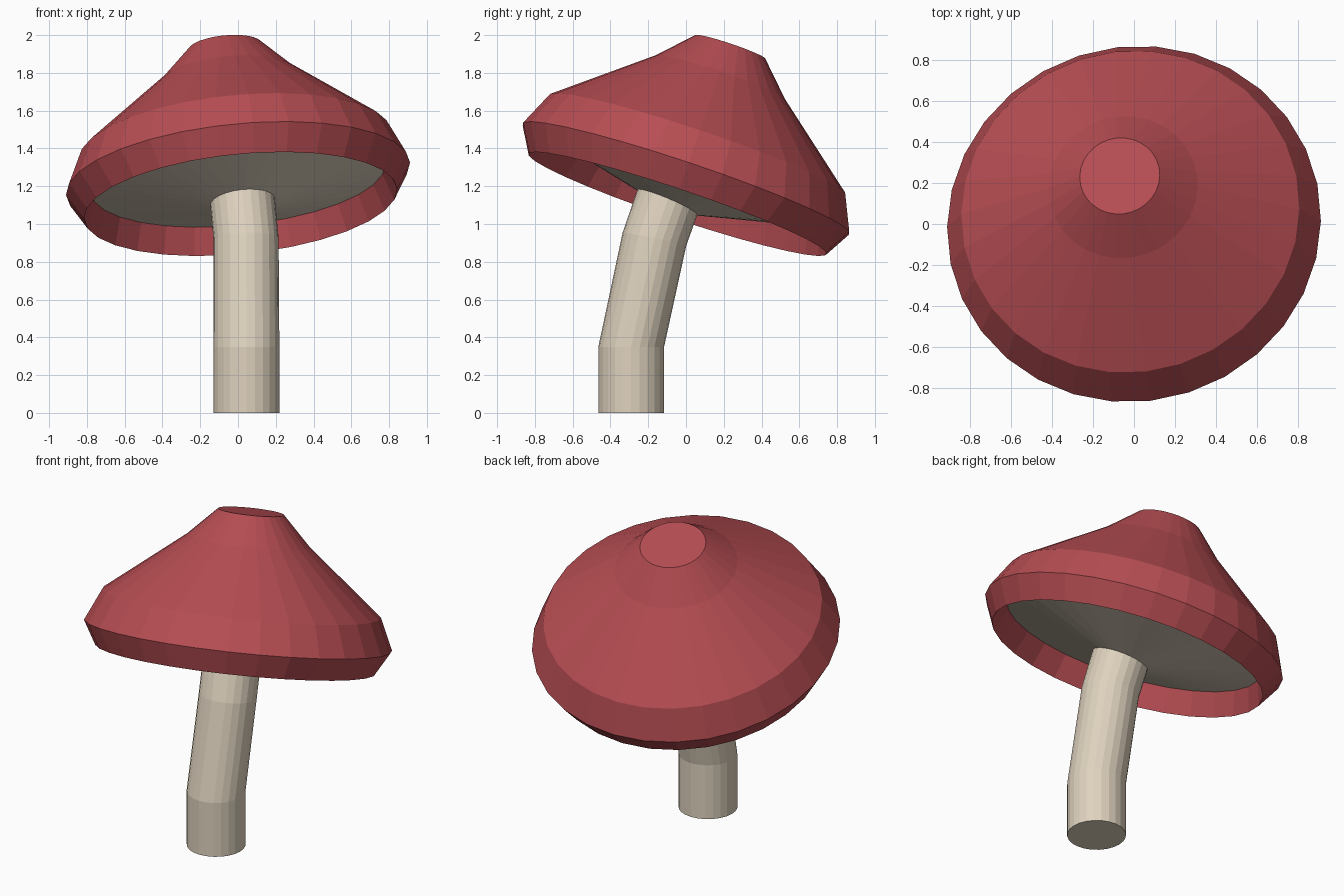
import bpy, bmesh, math
from mathutils import Vector

if "Cube" in bpy.data.objects:
    bpy.data.objects.remove(bpy.data.objects["Cube"])

Z = Vector((0, 0, 1))
AXIS = Vector((-0.094, 0.317, 0.943)).normalized()   # tilt of the cap
CENTRE = Vector((0, 0, 1.24))                        # middle of the widest ring


def material(name, rgb):
    m = bpy.data.materials.new(name)
    m.diffuse_color = (*rgb, 1)
    m.use_nodes = True
    m.node_tree.nodes["Principled BSDF"].inputs["Base Color"].default_value = m.diffuse_color
    return m


def loft(name, rings, sides, mat):
    """Closed solid through rings given as (centre, normal, radius)."""
    bm = bmesh.new()
    loops = []
    for centre, normal, radius in rings:
        rot = Z.rotation_difference(Vector(normal)).to_matrix()
        loop = []
        for i in range(sides):
            a = math.tau * i / sides
            p = Vector((radius * math.cos(a), radius * math.sin(a), 0))
            loop.append(bm.verts.new(Vector(centre) + rot @ p))
        loops.append(loop)
    for low, high in zip(loops, loops[1:]):
        for i in range(sides):
            j = (i + 1) % sides
            bm.faces.new((low[i], low[j], high[j], high[i]))
    bm.faces.new(loops[0])
    bm.faces.new(loops[-1])
    bmesh.ops.recalc_face_normals(bm, faces=bm.faces)
    mesh = bpy.data.meshes.new(name)
    bm.to_mesh(mesh)
    bm.free()
    mesh.materials.append(mat)
    ob = bpy.data.objects.new(name, mesh)
    bpy.context.collection.objects.link(ob)
    return ob


def on_axis(profile):
    return [(CENTRE + AXIS * h, AXIS, r) for r, h in profile]


red = material("cap_red", (0.47, 0.075, 0.086))
cream = material("stem_cream", (0.74, 0.65, 0.52))

# Cap: flat top, flared cone, shoulder, rim, lip and inner wall
loft("cap", on_axis([(0.196, 0.738), (0.365, 0.565), (0.828, 0.19),
                     (0.915, 0.0), (0.833, -0.142), (0.782, 0.004)]), 30, red)

# Gills: shallow cone hanging inside the lip
loft("gills", on_axis([(0.784, 0.002), (0.01, -0.192)]), 30, cream)

# Stem: bent tube running up into the cap
loft("stem", [((0.045, -0.29, 0.0), Z, 0.174),
              ((0.045, -0.29, 0.35), Z, 0.174),
              ((0.043, -0.167, 0.92), (-0.03, 0.2, 0.98), 0.172),
              ((0.022, -0.09, 1.14), AXIS, 0.172)], 24, cream)
